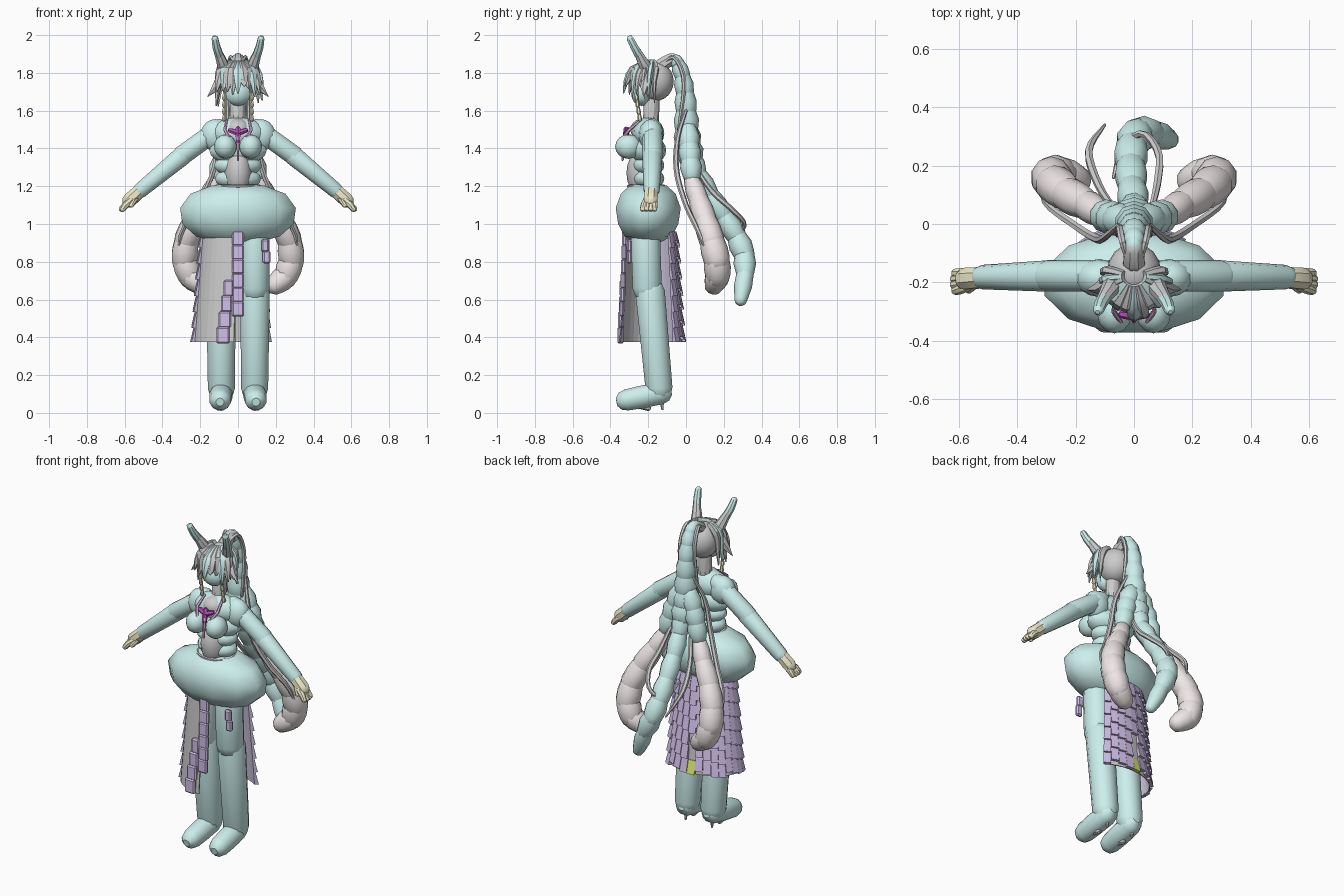
import bpy, bmesh, math, random
from mathutils import Vector

if "Cube" in bpy.data.objects:
    bpy.data.objects.remove(bpy.data.objects["Cube"])
random.seed(4)

COL = dict(teal=(.60, .86, .84), blush=(.87, .80, .80), cream=(.85, .81, .58), purple=(.64, .53, .82),
           magenta=(.52, .08, .52), pink=(.80, .48, .78), lime=(.68, .80, .15))
MATS = {}
for k, c in COL.items():
    MATS[k] = bpy.data.materials.new(k)
    MATS[k].diffuse_color = (*c, 1)


def finish(bm, name, mat=None, smooth=35):
    bmesh.ops.recalc_face_normals(bm, faces=bm.faces)
    me = bpy.data.meshes.new(name)
    bm.to_mesh(me)
    bm.free()
    ob = bpy.data.objects.new(name, me)
    bpy.context.collection.objects.link(ob)
    if mat:
        me.materials.append(MATS[mat])
    if smooth:
        bpy.ops.object.select_all(action='DESELECT')
        ob.select_set(True)
        bpy.context.view_layer.objects.active = ob
        bpy.ops.object.shade_smooth_by_angle(angle=math.radians(smooth))
    return ob


def spline(pts, n):
    """Catmull-Rom through (x, y, z, r) points, n + 1 samples."""
    p = [Vector(q) for q in pts]
    p = [2 * p[0] - p[1]] + p + [2 * p[-1] - p[-2]]
    out = []
    for i in range(n + 1):
        u = i / n * (len(p) - 3)
        k = min(int(u), len(p) - 4)
        t = u - k
        a, b, c, d = p[k:k + 4]
        out.append(.5 * (2 * b + (c - a) * t + (2 * a - 5 * b + 4 * c - d) * t * t + (3 * b - a - 3 * c + d) * t ** 3))
    return out


def tube(bm, pts, sides=10, round_ends=True, flat=1):
    """Round-ended sweep along (x, y, z, r) points."""
    P = [Vector(q[:3]) for q in pts]
    R = [max(q[3], .001) for q in pts]
    T = [(P[min(i + 1, len(P) - 1)] - P[max(i - 1, 0)]).normalized() for i in range(len(P))]
    st = [(P[i], R[i], T[i]) for i in range(len(P))]
    if round_ends:
        cap = [(math.sin(a), math.cos(a)) for a in (math.radians(35), math.radians(68))]
        st = ([(P[0] - T[0] * R[0] * s, R[0] * c, T[0]) for s, c in reversed(cap)] + st
              + [(P[-1] + T[-1] * R[-1] * s, R[-1] * c, T[-1]) for s, c in cap])
    ref = Vector((1, 0, 0)) if abs(T[0].x) < .8 else Vector((0, 0, 1))
    rings = []
    for p, r, t in st:
        ref = (ref - t * ref.dot(t)).normalized()
        b = t.cross(ref)
        rings.append([bm.verts.new(p + r * (ref * math.cos(a) + b * flat * math.sin(a)))
                      for a in (2 * math.pi * (j + .5) / sides for j in range(sides))])
    for A, B in zip(rings, rings[1:]):
        for j in range(sides):
            k = (j + 1) % sides
            bm.faces.new((A[j], A[k], B[k], B[j]))
    bm.faces.new(rings[0])
    bm.faces.new(rings[-1])


def tubes(name, mat, paths, sides=10, round_ends=True, flat=1):
    bm = bmesh.new()
    for p in paths:
        tube(bm, p, sides, round_ends, flat)
    return finish(bm, name, mat)


def beads(name, mat, pts, n, pinch=.86):
    """Chain of overlapping swollen segments."""
    s = spline(pts, n)
    bm = bmesh.new()
    for a, b in zip(s, s[1:]):
        m = (a + b) / 2
        a2, b2 = a.copy(), b.copy()
        a2.w, b2.w, m.w = a.w * pinch, b.w * (pinch + .05), m.w * 1.05
        tube(bm, [a2, m, b2], 10)
    return finish(bm, name, mat, 42)


def ball(name, mat, c, r, u=14, v=10):
    bm = bmesh.new()
    bmesh.ops.create_uvsphere(bm, u_segments=u, v_segments=v, radius=1)
    for w in bm.verts:
        w.co = Vector(c) + Vector(w.co[i] * r[i] for i in range(3))
    return finish(bm, name, mat)


def hexa(bm, v):
    q = [bm.verts.new(p) for p in v]
    for f in ((0, 1, 2, 3), (4, 5, 6, 7), (0, 1, 5, 4), (1, 2, 6, 5), (2, 3, 7, 6), (3, 0, 4, 7)):
        bm.faces.new([q[i] for i in f])


def box(bm, c, h):
    hexa(bm, [Vector(c) + Vector((x * h[0], y * h[1], z * h[2])) for z in (-1, 1)
              for x, y in ((-1, -1), (1, -1), (1, 1), (-1, 1))])


# Hips: wide faceted barrel
bm = bmesh.new()
rings = []
for z, rx, ry in ((.9, .1, .06), (.935, .23, .13), (1, .305, .165), (1.085, .317, .178), (1.16, .26, .15), (1.205, .14, .1)):
    rings.append([bm.verts.new((rx * math.cos(a), -.2 + ry * math.sin(a), z))
                  for a in (math.pi * (2 * j + 1) / 12 for j in range(12))])
for A, B in zip(rings, rings[1:]):
    for j in range(12):
        bm.faces.new((A[j], A[j - 1], B[j - 1], B[j]))
bm.faces.new(rings[0])
bm.faces.new(rings[-1])
finish(bm, 'hips', 'teal', 60)

# Torso: stacked rounded bands, grey belly, neck and collar
for i, (z, rx, ry, h) in enumerate(((1.24, .125, .085, .06), (1.31, .13, .085, .06), (1.39, .155, .095, .08), (1.48, .15, .085, .085))):
    ball(f'torso_band_{i}', 'teal', (0, -.2, z), (rx, ry, h))
ball('belly', None, (0, -.225, 1.27), (.075, .09, .13))
tubes('waist_belt', None, [[(.115 * math.cos(a), -.21 + .095 * math.sin(a), 1.2, .008)
                           for a in (i * math.pi / 8 for i in range(17))]], 6)
ball('collar', None, (0, -.22, 1.5), (.07, .075, .06))
tubes('neck', None, [[(0, -.19, 1.48, .05), (0, -.185, 1.56, .042), (0, -.18, 1.68, .042)]])
ball('head', None, (0, -.165, 1.755), (.093, .1, .105), 16, 12)
ball('face', 'teal', (0, -.235, 1.69), (.068, .055, .065), 10, 8)

for s, side in ((-1, 'left'), (1, 'right')):
    # Legs, feet and heel spikes
    tubes(f'leg_{side}', 'teal', [[(s * .09, -.215, .95, .08), (s * .09, -.205, .66, .08)],
                                  [(s * .09, -.19, .64, .081), (s * .088, -.143, .13, .074)]], 12)
    tubes(f'foot_{side}', 'teal', [[(s * .088, -.135, .105, .062), (s * .092, -.23, .085, .062), (s * .094, -.315, .068, .058)]], 12)
    tubes(f'heel_spike_{side}', None, [[(s * .09, -.13, .08, .014), (s * .09, -.125, .02, .006)],
                                       [(s * .09, -.24, .04, .02), (s * .09, -.2, .025, .015)]], 6)
    # Chest, arms and hands
    ball(f'chest_{side}', 'teal', (s * .067, -.305, 1.41), (.06, .07, .065), 12, 8)
    ball(f'shoulder_{side}', 'teal', (s * .12, -.185, 1.47), (.08, .065, .085))
    tubes(f'arm_{side}', 'teal', [[(s * .1, -.178, 1.505, .054), (s * .3, -.178, 1.36, .054)],
                                  [(s * .29, -.178, 1.365, .054), (s * .52, -.182, 1.175, .042)]])
    fingers = [[(s * .565, -.19 - .013 * k, 1.125, .02), (s * .595, -.195 - .018 * k, 1.1, .019),
                (s * (.618 - .005 * abs(k)), -.198 - .02 * k, 1.08, .016)] for k in (-1.5, -.5, .5, 1.5)]
    tubes(f'hand_{side}', 'cream', [[(s * .515, -.183, 1.18, .038), (s * .575, -.188, 1.125, .04)],
                                    [(s * .54, -.2, 1.14, .018), (s * .565, -.225, 1.1, .014)]] + fingers, 8)
    # Ears: grey flared root and inner fins, teal tip
    tubes(f'ear_root_{side}', None, [[(s * .062, -.19, 1.79, .042), (s * .09, -.235, 1.87, .028), (s * .105, -.255, 1.91, .022)],
                                     [(s * .05, -.22, 1.8, .03), (s * .1, -.24, 1.9, .006)]], 8)
    tubes(f'ear_tip_{side}', 'teal', [[(s * .1, -.25, 1.895, .024), (s * .115, -.275, 1.94, .022), (s * .122, -.295, 1.98, .019)]], 8)
    # Hanging ornaments beside the face
    tubes(f'tassel_{side}', 'cream', [[(s * .072, -.265 + .006 * k, 1.69 - .037 * k, .009),
                                       (s * .074, -.262 + .006 * k, 1.665 - .037 * k, .012)] for k in range(4)], 6)
    # Side locks: teal top, pale end
    beads(f'side_lock_top_{side}', 'teal', [(s * .03, .01, 1.5, .056), (s * .075, .02, 1.38, .058), (s * .105, .03, 1.26, .054)], 3)
    beads(f'side_lock_{side}', 'blush', [(s * .11, .03, 1.23, .045), (s * .17, .07, 1.12, .055), (s * .25, .115, .98, .064),
                                        (s * .285, .155, .85, .07), (s * .265, .17, .74, .068), (s * .2, .15, .68, .055)], 6, .95)
    # Thin trailing ribbons
    tubes(f'outer_ribbon_{side}', None, [
        spline([(s * .05, 0, 1.6, .008), (s * .1, -.045, 1.45, .013), (s * .13, -.05, 1.28, .015), (s * .21, .0, 1.1, .014),
                (s * .3, .07, .95, .012), (s * .32, .15, .75, .004)], 16)], 6)
    tubes(f'crown_ribbon_{side}', None, [
        spline([(s * .02, -.13, 1.85, .008), (s * .04, -.06, 1.88, .012), (s * .05, -.01, 1.75, .012), (s * .055, -.04, 1.5, .008)], 10)], 6)

# Inner ribbons: one sweeping beside and one looping over the middle lock
tubes('inner_ribbons', None, [
    spline([(-.06, .04, 1.3, .01), (-.12, .13, 1.15, .014), (-.155, .25, 1.02, .014), (-.1, .34, .88, .005)], 12),
    spline([(.06, .05, 1.3, .01), (.08, .14, 1.17, .014), (.085, .24, 1.08, .014), (.03, .31, 1.0, .012), (-.04, .26, .95, .012),
            (-.07, .16, 1.02, .006)], 16)], 6)

# Long ponytail: tie, bulky upper part, trailing middle lock
tubes('hair_tie', None, [[(0, -.13, 1.84, .04), (0, -.085, 1.87, .035)]], 8)
beads('ponytail_upper', 'teal', [(0, -.1, 1.86, .03), (0, -.055, 1.87, .036), (0, -.015, 1.77, .047), (0, 0, 1.62, .058),
                                 (0, .005, 1.47, .07), (0, .025, 1.35, .072)], 8)
beads('ponytail_lower', 'teal', [(0, .03, 1.36, .055), (0, .07, 1.25, .052), (-.01, .15, 1.12, .054), (-.01, .235, .99, .056),
                                 (0, .3, .87, .062), (.05, .315, .76, .055), (.12, .29, .6, .038)], 7)

# Fringe: grey spikes with teal ones between
grey, teal = [], []
for k in range(15):
    a = math.radians(-90 + (k - 7) * 15)
    ca, sa = math.cos(a), math.sin(a)
    low = 1.68 + .035 * math.cos((k - 7) * .43) + random.uniform(-.04, .03)
    out = .118 + random.uniform(-.012, .02)
    p = spline([(.035 * ca, -.18 + .03 * sa, 1.855, .02), (.09 * ca, -.185 + .1 * sa, 1.82, .028),
                (out * .9 * ca, -.195 + out * .9 * sa, 1.755, .022), (out * ca, -.195 + out * sa, low, .004)], 6)
    (teal if k % 3 == 1 else grey).append(p)
tubes('fringe', None, grey, 6, False, .6)
tubes('fringe_accents', 'teal', teal, 6, False, .6)
tubes('side_tufts', None, [[(s * .08, -.2, 1.78, .035), (s * .12, -.22, 1.72, .022), (s * .16, -.225, 1.675, .002)] for s in (-1, 1)], 6)

# Neck ornament
tubes('ornament_straps', 'pink', [[(s * .06, -.24, 1.55, .007), (s * .07, -.3, 1.5, .009), (s * .045, -.335, 1.455, .008)] for s in (-1, 1)]
      + [[(0, -.325, 1.46, .01), (0, -.335, 1.34, .006)]], 6)
tubes('ornament_bow', 'magenta', [[(-.04, -.31, 1.495, .014), (0, -.315, 1.48, .016), (.04, -.31, 1.495, .014)],
                                  [(0, -.315, 1.5, .016), (0, -.325, 1.43, .012)]], 6)


# Skirt: open wrap from the right rear round the left side to the front
def sk(deg, z, off=0):
    t, a = (.95 - z) / .58, math.radians(deg)
    return Vector(((.185 + .045 * t + off) * math.cos(a), -.185 + (.125 + .038 * t + off) * math.sin(a), z))


bm = bmesh.new()
for i in range(22):
    a, b = 45 + i * 10, 55 + i * 10
    hexa(bm, [sk(a, .375), sk(b, .375), sk(b, .375, .006), sk(a, .375, .006),
              sk(a, .96), sk(b, .96), sk(b, .96, .006), sk(a, .96, .006)])
finish(bm, 'skirt_lining', smooth=0)
bm, lime = bmesh.new(), bmesh.new()
for c in range(13):
    a = 45 + c * 11.5
    for r in range(7):
        if c == 4 and r in (4, 5):
            continue
        jig = ((c * 3) % 4) * .012
        z1, z0 = min(.96, .965 - r * .085 + jig), max(.375, .875 - r * .085 + jig)
        hexa(lime if (c == 4 and r == 6) else bm,
             [sk(a, z0), sk(a + 11, z0), sk(a + 11, z0, .024), sk(a, z0, .024),
              sk(a, z1), sk(a + 11, z1), sk(a + 11, z1, .01), sk(a, z1, .01)])
finish(bm, 'skirt_plates', 'purple', 0)
finish(lime, 'skirt_charm', 'lime', 0)

# Front strip of purple plates
bm = bmesh.new()
for k in range(6):
    box(bm, (0, -.325 - .003 * k, .925 - k * .075), (.031, .013, .041))
for k in range(4):
    box(bm, (-.05 - .01 * k, -.335 - .004 * k, .66 - k * .083), (.026 + .003 * k, .016, .044))
for k in range(2):
    box(bm, (.145 + .006 * k, -.3, .885 - .06 * k), (.02, .013, .034))
st = finish(bm, 'front_strip', 'purple', 0)
bv = st.modifiers.new('soft', 'BEVEL')
bv.width = .008

for m in bpy.data.materials:
    if m.users and not m.is_grease_pencil:
        m.use_nodes = True
        m.node_tree.nodes["Principled BSDF"].inputs["Base Color"].default_value = m.diffuse_color
